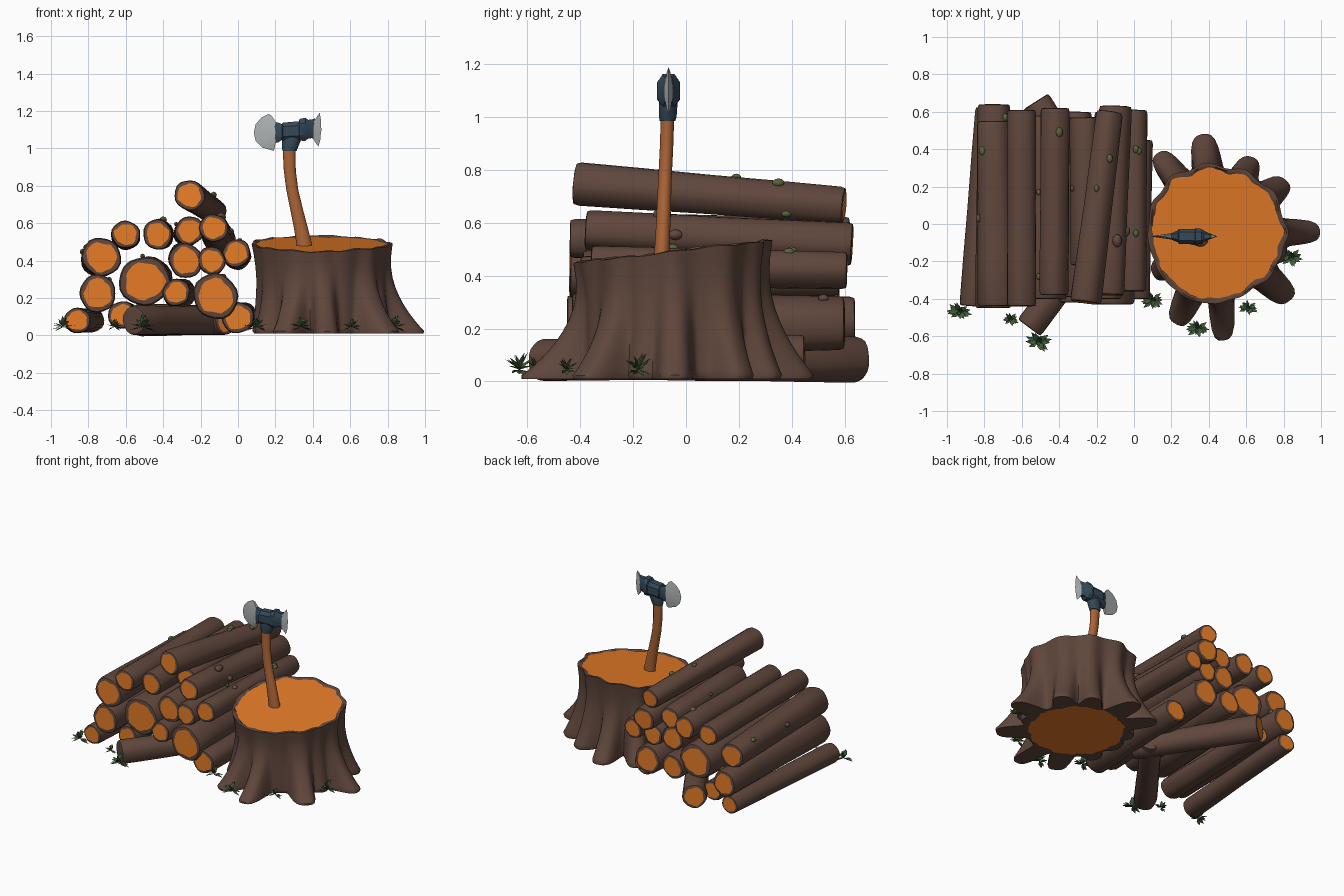
import bpy, math, random
from mathutils import Vector

if "Cube" in bpy.data.objects:
    bpy.data.objects.remove(bpy.data.objects["Cube"])
random.seed(4)

def mat(name, r, g, b):
    m = bpy.data.materials.new(name)
    m.diffuse_color = (r, g, b, 1)
    m.use_nodes = True
    m.node_tree.nodes["Principled BSDF"].inputs["Base Color"].default_value = m.diffuse_color
    return m

BARK = mat("bark_brown", 0.115, 0.062, 0.045)
WOOD = mat("cut_wood_orange", 0.78, 0.20, 0.02)
HANDLE = mat("handle_wood", 0.40, 0.125, 0.037)
BLUE = mat("dark_blue_steel", 0.035, 0.066, 0.098)
STEEL = mat("blade_grey", 0.42, 0.44, 0.45)
GRASS = mat("grass_green", 0.052, 0.11, 0.043)
MOSS = mat("moss_olive", 0.10, 0.125, 0.045)

def make(name, verts, faces, mats, idx=None, angle=40, flat_from=None):
    me = bpy.data.meshes.new(name)
    me.from_pydata([tuple(v) for v in verts], [], faces)
    for m in mats:
        me.materials.append(m)
    if idx:
        me.polygons.foreach_set("material_index", idx)
    ob = bpy.data.objects.new(name, me)
    bpy.context.collection.objects.link(ob)
    bpy.context.view_layer.objects.active = ob
    ob.select_set(True)
    if angle:
        bpy.ops.object.shade_smooth_by_angle(angle=math.radians(angle))
    if flat_from is not None:
        for p in me.polygons[flat_from:]:
            p.use_smooth = False
    ob.select_set(False)
    return ob

def loft(name, rings, mats, cap_mat=0, angle=40):
    """Skin a list of equal rings and close both ends with flat caps."""
    n = len(rings[0])
    verts = [v for r in rings for v in r]
    faces, idx = [], []
    for i in range(len(rings) - 1):
        for j in range(n):
            k = (j + 1) % n
            faces.append((i*n + j, i*n + k, (i+1)*n + k, (i+1)*n + j))
            idx.append(0)
    sides = len(faces)
    for start, flip in ((0, True), ((len(rings) - 1)*n, False)):
        c = len(verts)
        verts.append(sum((Vector(v) for v in verts[start:start+n]), Vector()) / n)
        for j in range(n):
            a, b = start + j, start + (j + 1) % n
            faces.append((b, a, c) if flip else (a, b, c))
            idx.append(cap_mat)
    return make(name, verts, faces, mats, idx, angle, sides)

# ---- log pile ----
def knob(name, pos, size, m):
    rings = []
    for t in (-0.95, -0.6, 0, 0.6, 0.95):
        s = size*math.sqrt(1 - t*t)
        rings.append([Vector(pos) + Vector((s*math.cos(a*math.tau/8), size*1.35*t,
                      -s*math.sin(a*math.tau/8))) for a in range(8)])
    loft(name, rings, [m], angle=60)

def log(name, p0, p1, r0, r1, cap=1):
    p0, p1 = Vector(p0), Vector(p1)
    d = p1 - p0
    L, q, n = d.length, d.to_track_quat('Z', 'Y'), 20
    ph = [random.uniform(0, 6.28) for _ in range(4)]
    # distance along the log and radius factor: narrow bark lip, cut face inside
    prof = [(0, .76), (.003, .94), (.02, 1), (L*.25, 1), (L*.5, .98),
            (L*.75, 1), (L-.02, 1), (L-.003, .94), (L, .76)]
    rings = []
    for s, f in prof:
        ring = []
        for j in range(n):
            a = j*math.tau/n
            w = 1 + .035*math.sin(2*a + ph[0]) + .025*math.sin(5*a + ph[1] + 2*s)
            if f < .8:
                w += .05*math.sin(3*a + ph[2]) + .04*math.sin(7*a + ph[3])
            r = (r0 + (r1 - r0)*s/L)*f*w
            ring.append(p0 + q @ Vector((r*math.cos(a), r*math.sin(a), s)))
        rings.append(ring)
    loft(name, rings, [BARK, WOOD], cap, 50)

# front x, z, y, radius, then back x, z, y, radius
LOGS = [(-.86, .08, -.44, .07, -.78, .08, .62, .065),
        (-.73, .42, -.44, .105, -.75, .40, .55, .09),
        (-.75, .225, -.45, .10, -.75, .23, .64, .09),
        (-.60, .54, -.44, .076, -.60, .53, .61, .075),
        (-.43, .54, -.38, .08, -.42, .54, .62, .08),
        (-.50, .29, -.40, .135, -.48, .30, .58, .125),
        (-.28, .40, -.39, .092, -.29, .41, .57, .085),
        (-.33, .23, -.42, .073, -.31, .22, .60, .085),
        (-.12, .21, -.43, .122, -.11, .22, .60, .10),
        (-.14, .40, -.40, .075, -.14, .40, .58, .075),
        (-.01, .44, -.36, .076, 0, .42, .61, .07),
        (-.13, .575, -.38, .077, -.10, .52, .63, .085),
        (-.26, .75, -.42, .083, -.13, .665, .60, .07),
        (-.26, .56, -.22, .078, -.27, .55, .57, .075),
        (0, .095, -.40, .085, .02, .10, .45, .08),
        (-.62, .11, -.38, .075, -.60, .11, .56, .07)]
for i, (x0, z0, y0, r0, x1, z1, y1, r1) in enumerate(LOGS):
    log(f"stacked_log_{i+1}", (x0, y0, z0), (x1, y1, z1), r0, r1)
log("ground_log_front", (-.56, -.555, .08), (-.08, .08, .08), .078, .072, 0)
log("ground_log_back", (-.525, .655, .085), (-.06, -.08, .08), .085, .075)

def pile_surface(u, y, side):
    """Outermost pile point at y: seen from above (u = x) or from the right (u = z)."""
    best = None
    for x0, z0, y0, r0, x1, z1, y1, r1 in LOGS:
        t = (y - y0)/(y1 - y0)
        x, z, r = x0 + (x1-x0)*t, z0 + (z1-z0)*t, r0 + (r1-r0)*t
        d = u - (z if side else x)
        if 0 < t < 1 and abs(d) < r:
            h = math.sqrt(r*r - d*d) + (x if side else z)
            best = h if best is None else max(best, h)
    if best is None:
        return None
    return (best, y, u) if side else (u, y, best)

# moss spots and bark stubs: x or z, y, seen from the right, size, material
SPOTS = [(-.69, .57, 0, .016, MOSS), (-.81, .39, 0, .018, MOSS), (-.83, .03, 0, .016, BARK),
         (-.51, -.28, 0, .013, MOSS), (-.40, .49, 0, .02, MOSS), (-.13, .35, 0, .017, MOSS),
         (-.20, .19, 0, .014, MOSS), (-.09, -.09, 0, .026, BARK), (.01, .40, 0, .016, MOSS),
         (.01, -.05, 0, .015, MOSS), (-.51, .17, 0, .012, MOSS), (-.33, .19, 0, .012, BARK),
         (.635, .38, 1, .014, MOSS), (.49, .39, 1, .015, MOSS), (.315, .52, 1, .015, BARK),
         (.555, -.04, 1, .02, BARK), (.51, -.05, 1, .015, MOSS)]
for i, (u, y, side, size, m) in enumerate(SPOTS):
    p = pile_surface(u, y, side)
    if p:
        knob(f"log_knob_{i+1}", p, size, m)

# ---- stump: fluted trunk that flares into roots ----
CX, CY, N = .45, -.05, 180
ROOTS = [(1, .54, .17), (38, .46, .2), (66, .45, .2), (99, .54, .2), (127, .53, .18),
         (152, .38, .16), (180, .38, .2), (212, .42, .18), (245, .54, .18), (273, .585, .16),
         (317, .54, .2), (341, .39, .14)]

def top_z(y):
    return .487 + (y - CY)*.115

def stump_r(a, z):
    h = min(z/.46, 1)
    r = .338 + .025*max(0, (h - .5)*2)**2
    r += .008*math.sin(3*a + 1) + .006*math.sin(11*a + 2)
    for deg, tip, w in ROOTS:
        d = (a - math.radians(deg) + math.pi) % math.tau - math.pi
        r += (tip - .345)*(1 - h)**2.4*math.exp(-(abs(d)/w)**4)
        r += .014*math.exp(-(d/(w*.8))**2)
    return r

def stump_ring(h, scale=1.0, lift=0.0, jag=0.0, fixed=None):
    ring = []
    for j in range(N):
        a = j*math.tau/N
        r = (fixed or stump_r(a, h*.46))*scale
        r += jag*(math.sin(9*a) + .7*math.sin(17*a + 1) + .5*math.sin(31*a))
        x, y = CX - .012*h + r*math.cos(a), CY + r*math.sin(a)
        bump = lift*(1 + .5*math.sin(13*a + 2) + .4*math.sin(5*a))
        ring.append(Vector((x, y, .01 + (top_z(y) - .01)*h + bump)))
    return ring

rings = [stump_ring(0, fixed=.31, jag=.006), stump_ring(0, .97), stump_ring(.03, 1.0)]
rings += [stump_ring(h) for h in (.07, .12, .18, .25, .33, .42, .52, .63, .75, .87, .96)]
rings += [stump_ring(1, 1.0, .004), stump_ring(1, .97, .007), stump_ring(1, .93, 0, .004)]
loft("stump", rings, [BARK, WOOD], 1, 50)

# ---- axe ----
def oval(x, y, z, rx, ry):
    return [Vector((x + rx*math.cos(i*math.tau/14), y + ry*math.sin(i*math.tau/14), z))
            for i in range(14)]

loft("axe_handle", [oval(*p) for p in (
    (.36, -.092, .42, .042, .03), (.352, -.09, .50, .041, .03), (.335, -.087, .58, .037, .028),
    (.312, -.083, .68, .034, .027), (.29, -.079, .78, .032, .026), (.277, -.074, .88, .032, .026),
    (.273, -.07, 1.0, .034, .026), (.28, -.066, 1.12, .032, .026))], [HANDLE])
loft("axe_collar", [oval(*p) for p in (
    (.275, -.07, .985, .037, .03), (.277, -.069, 1.0, .041, .034),
    (.285, -.068, 1.04, .05, .036), (.29, -.067, 1.07, .05, .036))], [BLUE])

HY = -.066
def head_ring(x, z, hz, hy):
    c = .55
    pts = [(1, c), (c, 1), (-c, 1), (-1, c), (-1, -c), (-c, -1), (c, -1), (1, -c)]
    return [Vector((x, HY + a*hy, z + b*hz)) for a, b in pts]

loft("axe_head", [head_ring(*p) for p in (
    (.19, 1.085, .058, .012), (.215, 1.085, .053, .024),
    (.235, 1.088, .042, .032), (.24, 1.09, .048, .04), (.325, 1.095, .05, .04),
    (.33, 1.10, .058, .044), (.36, 1.102, .062, .04), (.375, 1.103, .05, .03),
    (.395, 1.105, .05, .02), (.412, 1.105, .056, .01))], [BLUE], angle=30)

def blade(name, inner, outer, thick):
    """Crescent blade: thick along the inner line, sharp along the outer one."""
    n, verts, faces = len(inner), [], []
    for i, ((xi, zi), (xo, zo)) in enumerate(zip(inner, outer)):
        t = thick*(.35 + .65*math.sin(math.pi*i/(n - 1)))
        verts += [(xi, HY - t, zi), (xi, HY + t, zi), (xo, HY, zo)]
    for i in range(n - 1):
        a, b = 3*i, 3*i + 3
        faces += [(a, a+2, b+2, b), (a+1, b+1, b+2, a+2), (a, b, b+1, a+1)]
    faces += [(0, 1, 2), (3*n-3, 3*n-1, 3*n-2)]
    if outer[0][0] > inner[0][0]:
        faces = [f[::-1] for f in faces]
    make(name, verts, faces, [STEEL], angle=30)

blade("axe_blade_left",
      [(.18, 1.175), (.2, 1.145), (.2, 1.115), (.2, 1.085), (.2, 1.055), (.2, 1.025), (.195, .995)],
      [(.165, 1.185), (.125, 1.165), (.095, 1.13), (.084, 1.085), (.095, 1.04), (.13, 1.005), (.19, .987)], .017)
blade("axe_blade_right",
      [(.425, 1.175), (.407, 1.145), (.405, 1.12), (.405, 1.1), (.404, 1.075), (.403, 1.05), (.418, 1.025)],
      [(.437, 1.19), (.443, 1.155), (.443, 1.13), (.446, 1.1), (.442, 1.07), (.44, 1.045), (.43, 1.01)], .016)

# ---- grass tufts ----
def tuft(name, x, y, s):
    verts, faces = [], []
    for k in range(20):
        a = k*2.4 + random.uniform(-.2, .2)
        e = math.radians((-18, 12, 38, 65)[k % 4] + random.uniform(-8, 8))
        L = s*random.uniform(.85, 1.1)
        d = Vector((math.cos(a)*math.cos(e), math.sin(a)*math.cos(e), math.sin(e)))
        side = Vector((-math.sin(a), math.cos(a), 0))*s*.2
        up = d.cross(side)*.3
        o = Vector((x, y, .045))
        b = len(verts)
        verts += [o, o + d*L*.5 + side + up, o + d*L, o + d*L*.5 - side + up, o + d*L*.5]
        faces += [(b, b+4, b+1), (b+1, b+4, b+2), (b, b+3, b+4), (b+4, b+3, b+2)]
    make(name, verts, faces, [GRASS], angle=0)

for i, (x, y, s) in enumerate([(-.935, -.47, .065), (-.66, -.51, .045), (-.51, -.63, .07),
                               (.10, -.41, .06), (.34, -.56, .06), (.61, -.45, .05),
                               (.84, -.18, .064), (.15, -.23, .035)]):
    tuft(f"grass_tuft_{i+1}", x, y, s)
